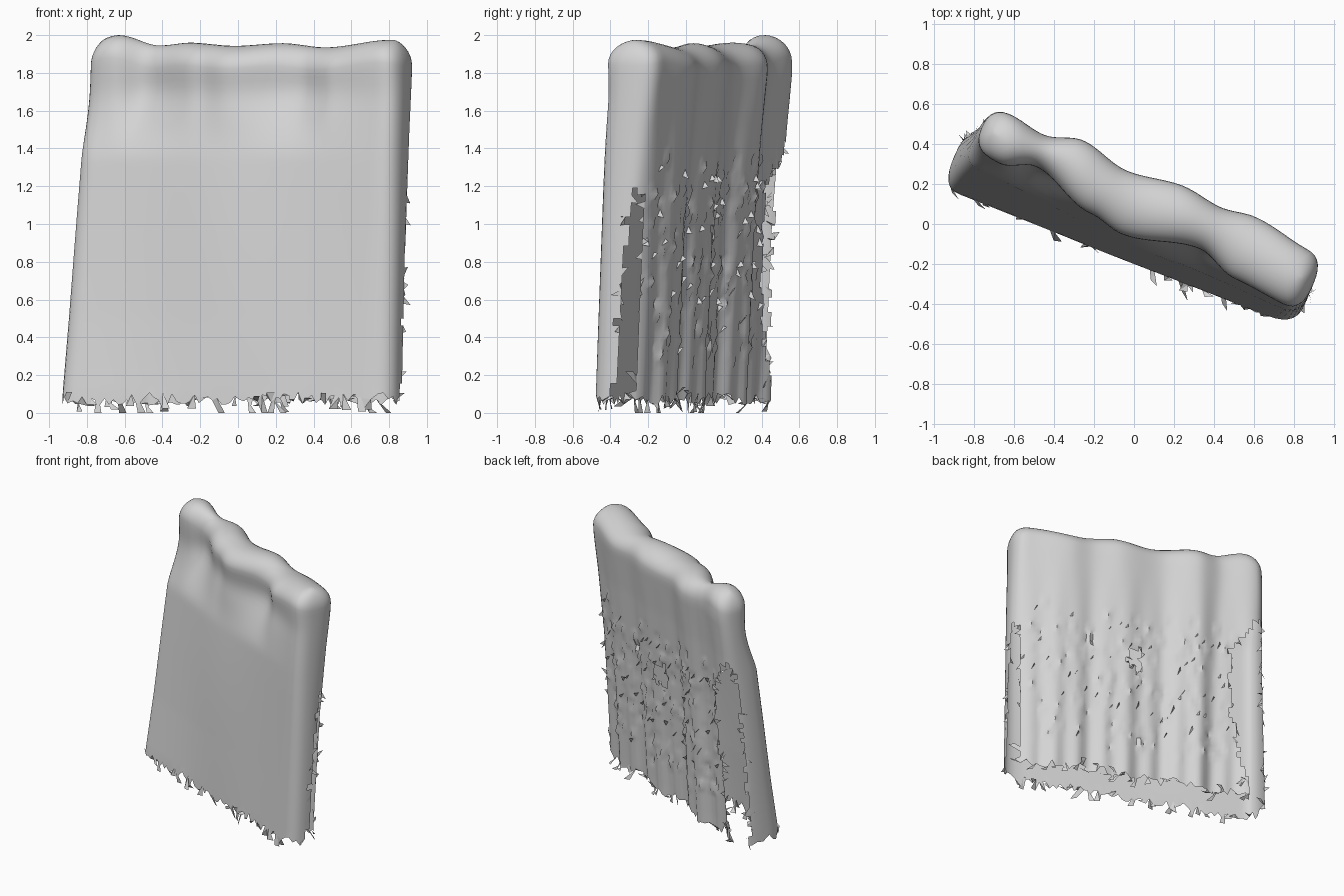
import bpy, bmesh, math, random
from mathutils import Vector

random.seed(7)
cube = bpy.data.objects.get("Cube")
if cube:
    bpy.data.objects.remove(cube, do_unlink=True)

# one plain grey cloth material
cloth = bpy.data.materials.new("grey_cloth")
cloth.use_nodes = True
GREY = (0.66, 0.66, 0.66, 1)
cloth.diffuse_color = GREY
cloth.node_tree.nodes["Principled BSDF"].inputs["Base Color"].default_value = GREY

# curtain axes: along its width, and from its front to its back
TURN = math.radians(23)
ALONG = Vector((math.cos(TURN), -math.sin(TURN), 0))
DEEP = Vector((math.sin(TURN), math.cos(TURN), 0))
UP = Vector((0, 0, 1))
HEM, DOME = 0.08, 0.12
# depth by height for each end of the front, and for the back
FRONT_RIGHT = [(0, -.215), (.5, -.15), (1, -.095), (1.35, -.055), (1.65, .005), (1.9, .03)]
FRONT_LEFT = [(0, -.165), (.4, -.147), (1.2, -.109), (1.4, -.098), (1.8, -.085)]
BACK = [(0, .115), (1, .17), (1.5, .215), (1.8, .25), (2, .25)]
# along the width: gathered front rim, back pleats and top height
RIM = [(-.9, .035), (-.73, .015), (-.57, .07), (-.22, -.04), (-.04, -.075),
       (.35, .01), (.57, -.058), (.9, -.08)]
PLEATS = [(-.97, 0), (-.79, .013), (-.59, -.015), (-.4, .036), (-.14, -.018),
          (.16, .022), (.37, -.003), (.54, .02), (.9, -.03)]
CREST = [(-1, 1.93), (-.74, 2), (-.52, 1.945), (-.33, 1.96), (-.05, 1.943),
         (.2, 1.957), (.45, 1.935), (.85, 1.975), (1, 1.95)]


def curve(points, x, ease=False):
    """Interpolate a short profile, optionally rounding its peaks."""
    for (x0, y0), (x1, y1) in zip(points, points[1:]):
        if x <= x1:
            t = max(0, (x - x0) / (x1 - x0))
            if ease:
                t = t * t * (3 - 2 * t)
            return y0 + (y1 - y0) * t
    return points[-1][1]


def front_depth(u, z):
    side = (u + .85) / 1.7
    base = curve(FRONT_RIGHT, z) * (1 - side) + curve(FRONT_LEFT, z) * side
    base -= .03 * math.exp(-((u + .05) / .35) ** 2) * math.sin(math.pi * z / 2)
    top = curve([(1.35, 0), (1.75, 1)], z, True)
    recess = .02 * math.exp(-((z - 1.7) / .1) ** 2) * (1 - u * u)
    return base * (1 - top) + curve(RIM, u, True) * top + recess


def back_depth(u, z):
    fine = .008 * math.cos(math.tau * (u + .8) / .18) * max(0, 1.7 - z)
    return curve(BACK, z) + curve(PLEATS, u, True) + fine


# cross-section samples: (kind, fraction)
N, ARC = 64, 14
ring = [("front", i / N) for i in range(N)]
ring += [("right", i / ARC) for i in range(ARC)]
ring += [("back", 1 - i / N) for i in range(N)]
ring += [("left", 1 - i / ARC) for i in range(ARC)]


def section_point(kind, f, t, phi):
    """Width, depth and height of a sample; phi closes the rounded top."""
    z0 = HEM + t * (1.84 - HEM)
    inset = DOME * (1 - math.cos(phi)) * .7
    bulge_l, bulge_r = .1, .17 - .035 * z0
    flat_l = -.965 + .08 * z0 / 2 + inset + bulge_l
    flat_r = .945 - inset - bulge_r
    if kind in ("front", "back"):
        u = flat_l + (flat_r - flat_l) * f
        side = -1 if kind == "front" else 1
    else:
        a = math.pi * f
        reach = math.sin(a) ** .75
        u = flat_r + bulge_r * reach if kind == "right" else flat_l - bulge_l * reach
        c = math.cos(a)
        side = -math.copysign(abs(c) ** .8, c)
    z = HEM + t * (curve(CREST, u, True) - DOME - HEM)
    lo, hi = front_depth(u, z), back_depth(u, z)
    b = (lo + hi) / 2 + side * (hi - lo) / 2 * math.cos(phi)
    return u, b, z + DOME * math.sin(phi)


def place(u, b, z):
    return ALONG * u + DEEP * b + UP * z


def is_missing(kind, f, z):
    """Open parts of the cloth: lower ends and a tear in the back."""
    rag = random.uniform(-.04, .04)
    if kind == "left":
        return z < 1.4 + rag and f > .7 + rag
    if kind == "right":
        return z < 1.15 + rag and .48 + .1 * z + rag < f < .85
    if kind == "back":
        if f < .03 + .08 * min(1, z * 1.5) + rag * .4:
            return z < 1.38 - 2 * f
        return abs(f - .54) < .035 + rag * .3 and abs(z - .98) < .08 + rag
    return False


# curtain shell: wall rows, then rows that round over the top
WALL, CAP = 46, 8
rows = [(i / WALL, 0) for i in range(WALL + 1)]
rows += [(1, math.pi / 2 * i / CAP) for i in range(1, CAP + 1)]
bm = bmesh.new()
grid = []
for t, phi in rows:
    line = []
    for kind, f in ring:
        u, b, z = section_point(kind, f, t, phi)
        if kind == "back" and .25 < z < 1.35 and random.random() < .12:
            b += random.uniform(-.02, .025)
        if t == 0:
            z += random.uniform(-.04, .03)
        line.append(bm.verts.new(place(u, b, z)))
    grid.append(line)
count = len(ring)
for r in range(len(rows) - 1):
    for i, (kind, f) in enumerate(ring):
        j = (i + 1) % count
        if not is_missing(kind, f, grid[r][i].co.z):
            bm.faces.new((grid[r][i], grid[r][j], grid[r + 1][j], grid[r + 1][i]))
bmesh.ops.remove_doubles(bm, verts=bm.verts, dist=.0005)
loose = [v for v in bm.verts if not v.link_faces]
bmesh.ops.delete(bm, geom=loose, context="VERTS")
bmesh.ops.recalc_face_normals(bm, faces=bm.faces)


def add_object(name, mesh_data, smooth):
    mesh = bpy.data.meshes.new(name)
    mesh_data.to_mesh(mesh)
    mesh.materials.append(cloth)
    for poly in mesh.polygons:
        poly.use_smooth = smooth
    obj = bpy.data.objects.new(name, mesh)
    bpy.context.scene.collection.objects.link(obj)
    return obj


# frayed scraps along every open edge
fray = bmesh.new()


def scrap(a, b, tip):
    points = [a, b, tip]
    for p in points:
        p.z = max(0, p.z)
    fray.faces.new([fray.verts.new(p) for p in points])


for edge in bm.edges:
    if edge.is_boundary and random.random() < .45:
        a, b = (v.co.copy() for v in edge.verts)
        mid = (a + b) / 2
        low = mid.z < .2
        outward = DEEP * random.uniform(-.05, .04)
        outward += ALONG * random.uniform(-.04, .04)
        drop = random.uniform(-.08, .05) if low else random.uniform(-.04, .04)
        tip = mid + outward + UP * drop
        scrap(a, b, tip)
        if low:
            scrap(b.copy(), tip.copy(), tip + ALONG * .04 + DEEP * random.uniform(-.03, .03))

# small loose scraps standing off the back pleats
back_faces = [f for f in bm.faces if f.normal.dot(DEEP) > .7
              and .3 < f.calc_center_median().z < 1.3]
for face in random.sample(back_faces, min(45, len(back_faces))):
    a, b = face.verts[0].co.copy(), face.verts[2].co.copy()
    scrap(a, b, (a + b) / 2 + DEEP * .03 + UP * random.uniform(-.04, .04))

curtain = add_object("curtain", bm, True)
add_object("frayed_edge", fray, False)
bm.free()
fray.free()

# keep hard creases sharp
for obj in bpy.context.selected_objects:
    obj.select_set(False)
curtain.select_set(True)
bpy.context.view_layer.objects.active = curtain
bpy.ops.object.shade_smooth_by_angle(angle=math.radians(40))
